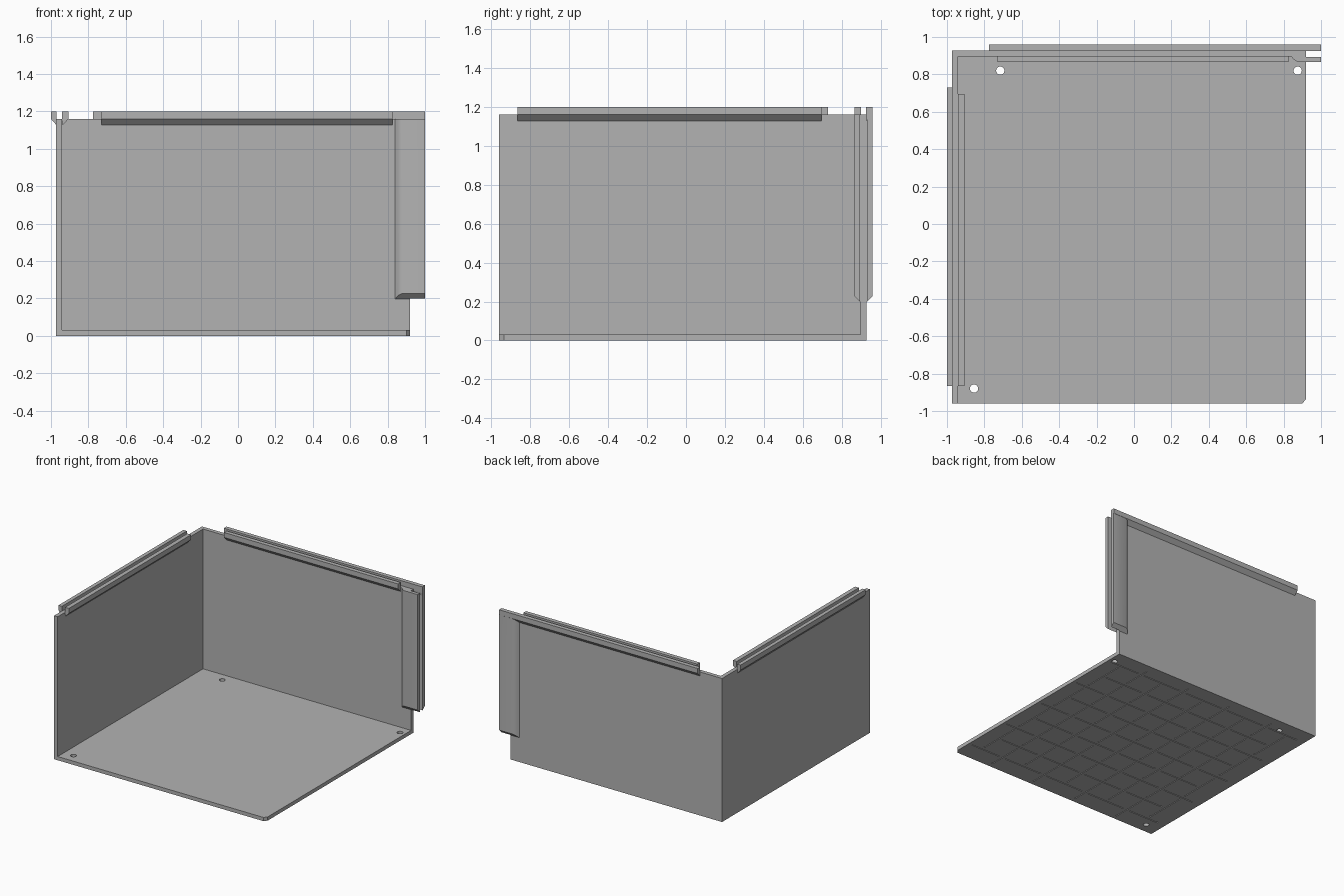
import bpy
import bmesh
from mathutils import Matrix, Vector

cube = bpy.data.objects.get("Cube")
if cube:
    bpy.data.objects.remove(cube, do_unlink=True)

grey = bpy.data.materials.new("plain grey")
grey.use_nodes = True
grey.diffuse_color = (0.45, 0.45, 0.45, 1)
grey.node_tree.nodes["Principled BSDF"].inputs["Base Color"].default_value = grey.diffuse_color

TOP, RIM = 1.16, 1.2                 # wall top, rail top
RIGHT_OUT, RIGHT_IN = -0.972, -0.94  # right wall faces
BACK_IN, BACK_OUT = 0.896, 0.928     # back wall faces
END_X, FRONT_Y = 0.92, -0.96
FLOOR = 0.03


def finish(name, bm):
    bmesh.ops.recalc_face_normals(bm, faces=bm.faces)
    mesh = bpy.data.meshes.new(name)
    bm.to_mesh(mesh)
    bm.free()
    mesh.materials.append(grey)
    obj = bpy.data.objects.new(name, mesh)
    bpy.context.collection.objects.link(obj)
    return obj


def add_box(bm, lo, hi):
    lo, hi = Vector(lo), Vector(hi)
    bmesh.ops.create_cube(bm, size=1, matrix=Matrix.Translation((lo + hi) / 2)
                          @ Matrix.Diagonal((*(hi - lo), 1)))


def box(name, lo, hi):
    bm = bmesh.new()
    add_box(bm, lo, hi)
    return finish(name, bm)


def prism(name, profile, start, end, place):
    """Sweep a profile between start and end; place maps (u, v, t) to a point."""
    bm = bmesh.new()
    rings = [[bm.verts.new(place(u, v, t)) for u, v in profile] for t in (start, end)]
    bm.faces.new(rings[0])
    bm.faces.new(rings[1])
    for i in range(len(profile)):
        j = (i + 1) % len(profile)
        bm.faces.new((rings[0][i], rings[0][j], rings[1][j], rings[1][i]))
    return finish(name, bm)


def cut(obj, cutter):
    mod = obj.modifiers.new("cut", 'BOOLEAN')
    mod.operation = 'DIFFERENCE'
    mod.solver = 'EXACT'
    mod.object = cutter
    bpy.context.view_layer.objects.active = obj
    bpy.ops.object.modifier_apply(modifier=mod.name)
    bpy.data.objects.remove(cutter, do_unlink=True)


# Floor with one clipped corner
floor = prism("floor", [(RIGHT_IN, FRONT_Y), (0.9, FRONT_Y), (END_X, -0.935),
                        (END_X, BACK_IN), (RIGHT_IN, BACK_IN)],
              0, FLOOR, lambda u, v, t: (u, v, t))

# Screw holes
bm = bmesh.new()
for x, y in [(-0.715, 0.82), (0.875, 0.82), (-0.855, -0.88)]:
    bmesh.ops.create_cone(bm, cap_ends=True, segments=24, radius1=0.022, radius2=0.022,
                          depth=0.2, matrix=Matrix.Translation((x, y, 0)))
cut(floor, finish("hole_cutter", bm))

# Woven grooves on the underside
bm = bmesh.new()
pitch, half_width, half_length, depth = 0.2, 0.006, 0.17, 0.005
for i in range(-4, 5):
    for j in range(-4, 5):
        across = (i + j) % 2 == 0
        hx, hy = (half_length, half_width) if across else (half_width, half_length)
        x, y = i * pitch, j * pitch
        add_box(bm, (max(x - hx, -0.9), max(y - hy, -0.92), -0.02),
                (min(x + hx, 0.89), min(y + hy, 0.86), depth))
cut(floor, finish("groove_cutter", bm))

# Walls
box("right_wall", (RIGHT_OUT, FRONT_Y, 0), (RIGHT_IN, BACK_OUT, TOP))
box("back_wall", (RIGHT_IN, BACK_IN, 0), (END_X, BACK_OUT, TOP))


# Rail section: u is the distance out from the wall face, v the height
rail = [(0, TOP - 0.032), (0.031, TOP), (0.031, RIM), (-0.003, RIM), (-0.003, TOP - 0.01)]

# Paired rails along the wall tops, leaving an open slot between them
prism("right_outer_rail", rail, -0.865, 0.73,
      lambda u, v, t: (RIGHT_OUT - u * 0.9, t, v))
prism("right_inner_rail", rail, -0.865, 0.695,
      lambda u, v, t: (RIGHT_IN + u + 0.003, t, v))
prism("back_outer_rail", rail, -0.775, 1.0,
      lambda u, v, t: (t, BACK_OUT + u, v))
prism("back_inner_rail", rail, -0.73, 0.825,
      lambda u, v, t: (t, BACK_IN - u, v))

# Paired upright flanges at the free edge of the back wall, sloped at the foot
flange = [(0.84, 0), (0.852, 0.014), (0.864, 0.024), (0.88, 0.03),
          (1.0, 0.03), (1.0, 0.003), (END_X, 0.003), (END_X, 0)]


def upright(name, face, side):
    def place(u, v, t):
        foot = 0.197 + v if t == 0 else t
        return (u, face + side * v, foot)
    obj = prism(name, flange, 0, TOP, place)
    bpy.ops.object.select_all(action='DESELECT')
    obj.select_set(True)
    bpy.context.view_layer.objects.active = obj
    bpy.ops.object.shade_smooth_by_angle(angle=0.4)


upright("inner_flange", BACK_IN, -1)
upright("outer_flange", BACK_OUT, 1)
